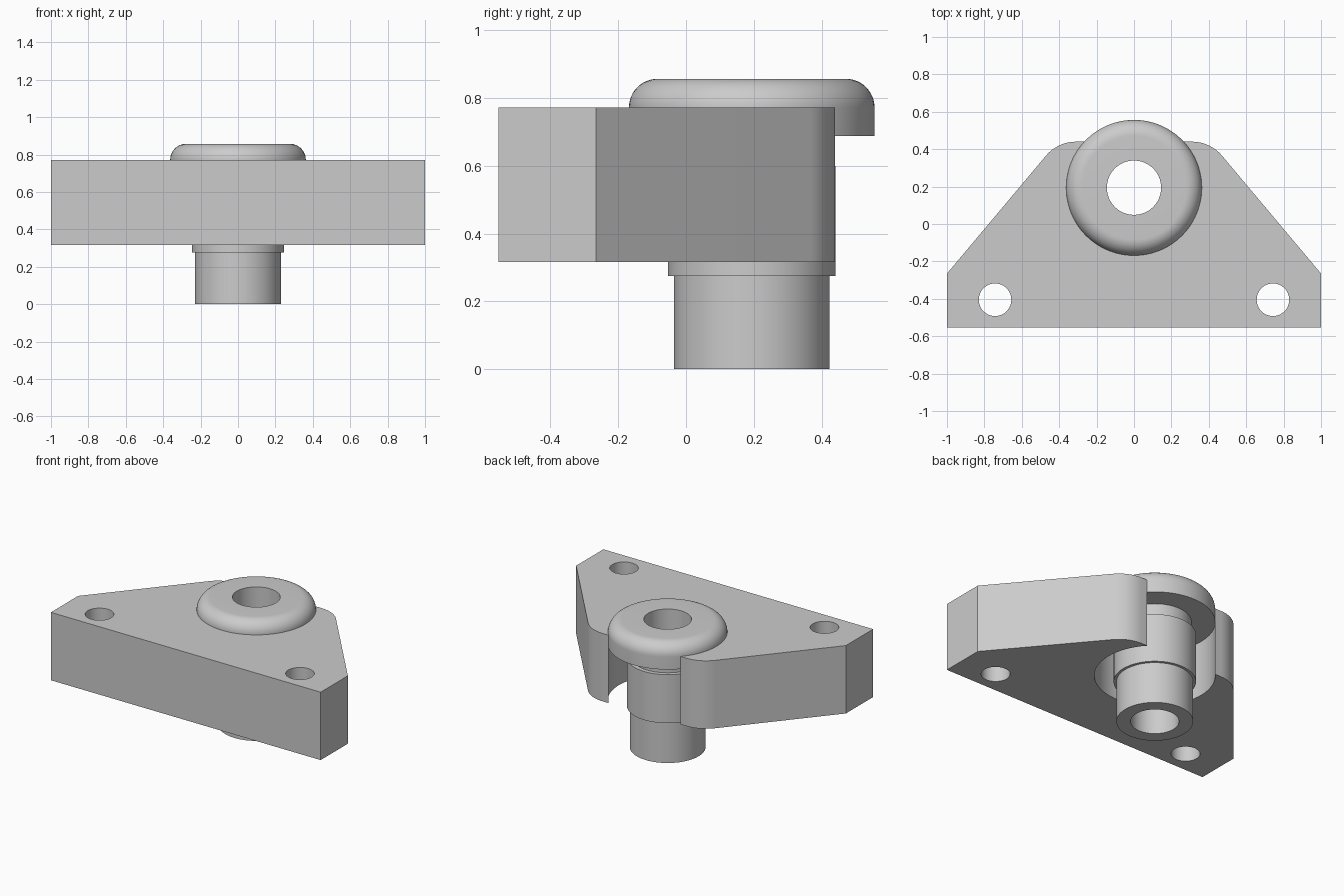
import bpy
import bmesh
from math import sin, cos, pi, radians
from mathutils import Vector

if "Cube" in bpy.data.objects:
    bpy.data.objects.remove(bpy.data.objects["Cube"], do_unlink=True)

grey = bpy.data.materials.new("plain grey")
grey.use_nodes = True
colour = (0.6, 0.6, 0.6, 1)
grey.diffuse_color = colour
grey.node_tree.nodes["Principled BSDF"].inputs["Base Color"].default_value = colour

AXIS_Y = 0.194              # centre line of the bushing
BOTTOM, TOP = 0.317, 0.772  # plate faces
HEAD_R = 0.3625


def make_object(name, bm):
    bmesh.ops.recalc_face_normals(bm, faces=bm.faces)
    mesh = bpy.data.meshes.new(name)
    bm.to_mesh(mesh)
    bm.free()
    mesh.materials.append(grey)
    obj = bpy.data.objects.new(name, mesh)
    bpy.context.collection.objects.link(obj)
    return obj


def activate(obj):
    bpy.ops.object.select_all(action='DESELECT')
    obj.select_set(True)
    bpy.context.view_layer.objects.active = obj


def prism(name, outline, z0, z1):
    bm = bmesh.new()
    base = bm.faces.new([bm.verts.new((x, y, z0)) for x, y in outline])
    side = bmesh.ops.extrude_face_region(bm, geom=[base], use_keep_orig=True)
    top = [v for v in side["geom"] if isinstance(v, bmesh.types.BMVert)]
    bmesh.ops.translate(bm, verts=top, vec=(0, 0, z1 - z0))
    return make_object(name, bm)


def arc(cx, cy, r, start, end, steps):
    angles = [radians(start + (end - start) * i / steps) for i in range(steps + 1)]
    return [(cx + r * cos(a), cy + r * sin(a)) for a in angles]


def lathe(name, profile, y, steps=96):
    bm = bmesh.new()
    rings = []
    for i in range(steps):
        a = 2 * pi * i / steps
        rings.append([bm.verts.new((r * cos(a), y + r * sin(a), z)) for r, z in profile])
    n = len(profile)
    for i in range(steps):
        here, after = rings[i], rings[(i + 1) % steps]
        for j in range(n):
            k = (j + 1) % n
            bm.faces.new((here[j], after[j], after[k], here[k]))
    return make_object(name, bm)


# Mounting plate: tapered outline with rounded shoulders
half = [(1, -0.553), (1, -0.265)] + arc(0.31, 0.23, 0.21, 40, 90, 14)
outline = half + [(-x, y) for x, y in reversed(half)]
plate = prism("mounting_plate", outline, BOTTOM, TOP)

# Open bushing seat and the two bolt holes
holes = [("seat_cutter", 0, AXIS_Y, HEAD_R, 96),
         ("left_bolt_cutter", 0.743, -0.405, 0.087, 48),
         ("right_bolt_cutter", -0.743, -0.405, 0.087, 48)]
for name, x, y, r, steps in holes:
    cutter = prism(name, arc(x, y, r, 0, 360, steps)[:-1], BOTTOM - 0.2, TOP + 0.2)
    cutter.hide_render = True
    activate(plate)
    cut = plate.modifiers.new(name, 'BOOLEAN')
    cut.operation = 'DIFFERENCE'
    cut.solver = 'EXACT'
    cut.object = cutter
    bpy.ops.object.modifier_apply(modifier=cut.name)
    bpy.data.objects.remove(cutter, do_unlink=True)

# Bushing: hollow stepped stem, neck and round-edged head
stem = [(0.145, 0), (0.23, 0), (0.23, 0.275), (0.247, 0.275),
        (0.247, 0.6), (0.22, 0.6), (0.22, 0.688)]
head = [(HEAD_R, 0.688)] + arc(HEAD_R - 0.085, 0.772, 0.085, 0, 90, 12) + [(0.145, 0.857)]
bushing = lathe("stepped_bushing", stem + head, AXIS_Y)

for obj in (plate, bushing):
    activate(obj)
    bpy.ops.object.shade_smooth_by_angle(angle=radians(30))
